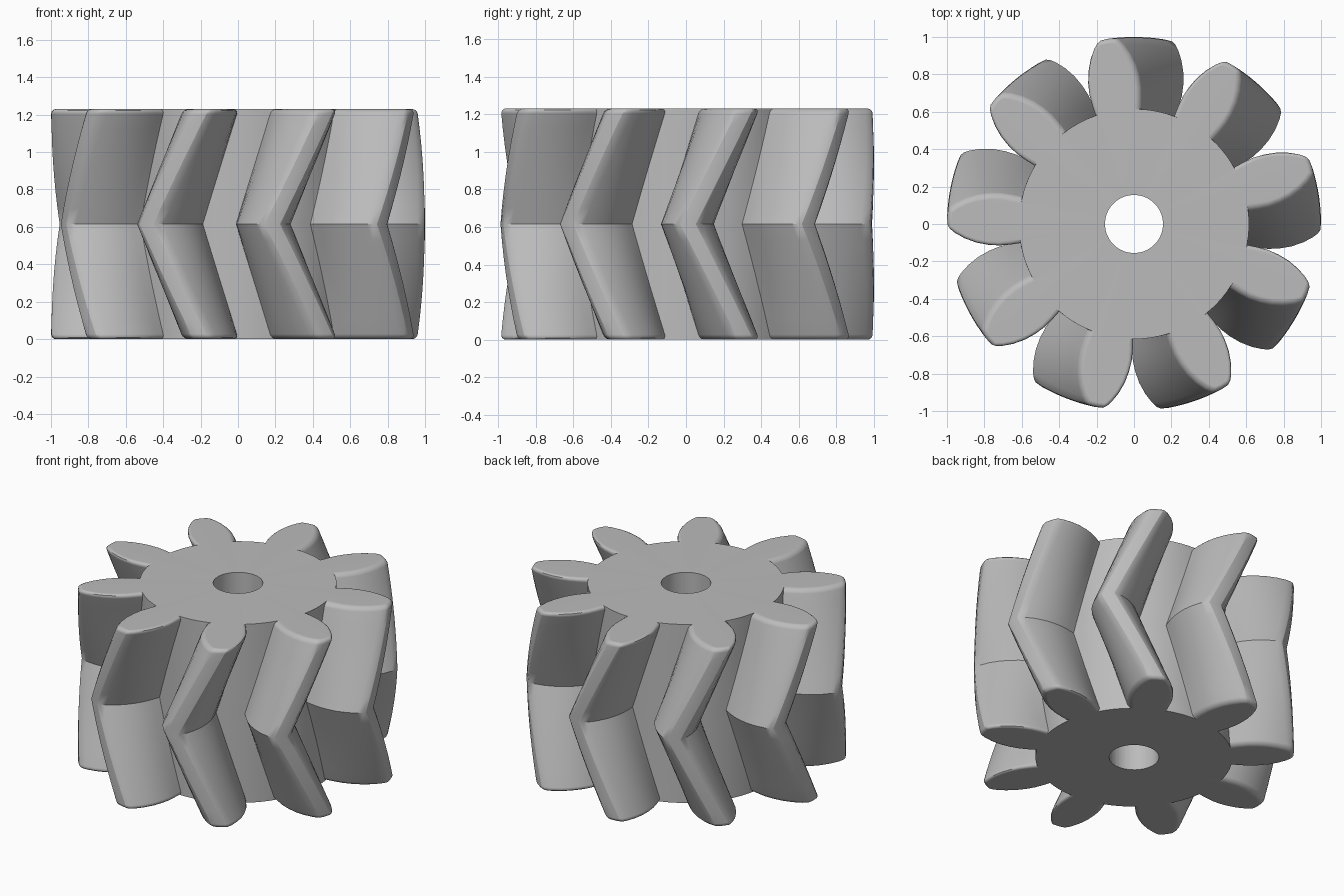
import bpy, bmesh
from math import sin, cos, pi, radians, atan2, hypot
from mathutils import Vector

cube = bpy.data.objects.get("Cube")
if cube:
    bpy.data.objects.remove(cube, do_unlink=True)

TEETH, HEIGHT, ROOT, BORE = 9, 1.23, 0.615, 0.155
PHASE, TWIST, ROUND = radians(98.6), radians(18), 0.027
PITCH = 2 * pi / TEETH

# Half of one tooth: radius and half angle in degrees, from root to tip
half = [(ROOT, 11.6), (0.67, 11.5), (0.73, 11.1), (0.79, 10.1), (0.85, 8.7),
        (0.91, 6.8), (0.96, 4.8), (0.985, 3.5), (0.997, 2.4), (1.0, 0.0)]
side = [Vector((r * sin(radians(a)), r * cos(radians(a)))) for r, a in half]
tooth = side + [Vector((-p.x, p.y)) for p in reversed(side[:-1])]


def tooth_outline(inset):
    """Tooth points as (radius, angle), shrunk inward by inset."""
    out = []
    last = len(tooth) - 1
    for i, p in enumerate(tooth):
        t = (tooth[min(i + 1, last)] - tooth[max(i - 1, 0)]).normalized()
        q = p + Vector((-t.y, t.x)) * inset
        r = ROOT if i in (0, last) else hypot(q.x, q.y)
        out.append((r, -atan2(q.x, q.y)))
    return out


def ring_polar(inset, twist):
    """Whole gear outline: each tooth followed by its root gap."""
    ring = []
    edge = radians(half[0][1])
    gap = PITCH - 2 * edge
    for k in range(TEETH):
        base = PHASE + twist + k * PITCH
        ring += [(r, base + a) for r, a in tooth_outline(inset)]
        ring += [(ROOT, base + edge + gap * j / 5) for j in range(1, 5)]
    return ring


# Levels: rounded ends with a helix reversing at mid height
STEPS, SLICES = 4, 14
ends = [(ROUND * (1 - sin(i * pi / 2 / STEPS)),
         ROUND * (1 - cos(i * pi / 2 / STEPS))) for i in range(STEPS + 1)]
levels = [(z, d) for d, z in ends]
levels += [(ROUND + (HEIGHT - 2 * ROUND) * i / SLICES, 0) for i in range(1, SLICES)]
levels += [(HEIGHT - z, d) for d, z in reversed(ends)]

bm = bmesh.new()


def add_ring(polar, z):
    return [bm.verts.new((r * cos(a), r * sin(a), z)) for r, a in polar]


def bridge(a, b):
    n = len(a)
    for i in range(n):
        j = (i + 1) % n
        bm.faces.new((a[i], a[j], b[j], b[i]))


rings = []
for z, inset in levels:
    twist = -TWIST * (1 - abs(2 * z / HEIGHT - 1))
    rings.append(add_ring(ring_polar(inset, twist), z))

# Shaft hole joins the two end faces
hole = [(BORE, a) for r, a in ring_polar(ROUND, 0)]
rings += [add_ring(hole, HEIGHT), add_ring(hole, 0)]
for a, b in zip(rings, rings[1:] + rings[:1]):
    bridge(a, b)
bmesh.ops.recalc_face_normals(bm, faces=bm.faces)

mesh = bpy.data.meshes.new("herringbone_gear")
bm.to_mesh(mesh)
bm.free()
gear = bpy.data.objects.new("herringbone_gear", mesh)
bpy.context.collection.objects.link(gear)

# Single plain grey material
grey = bpy.data.materials.new("plain_grey")
grey.use_nodes = True
colour = (0.5, 0.5, 0.5, 1)
grey.diffuse_color = colour
grey.node_tree.nodes["Principled BSDF"].inputs["Base Color"].default_value = colour
mesh.materials.append(grey)

# Smooth flanks with crisp creases
bpy.ops.object.select_all(action='DESELECT')
gear.select_set(True)
bpy.context.view_layer.objects.active = gear
bpy.ops.object.shade_smooth_by_angle(angle=radians(32))
weighted = gear.modifiers.new("even_shading", 'WEIGHTED_NORMAL')
weighted.keep_sharp = True
